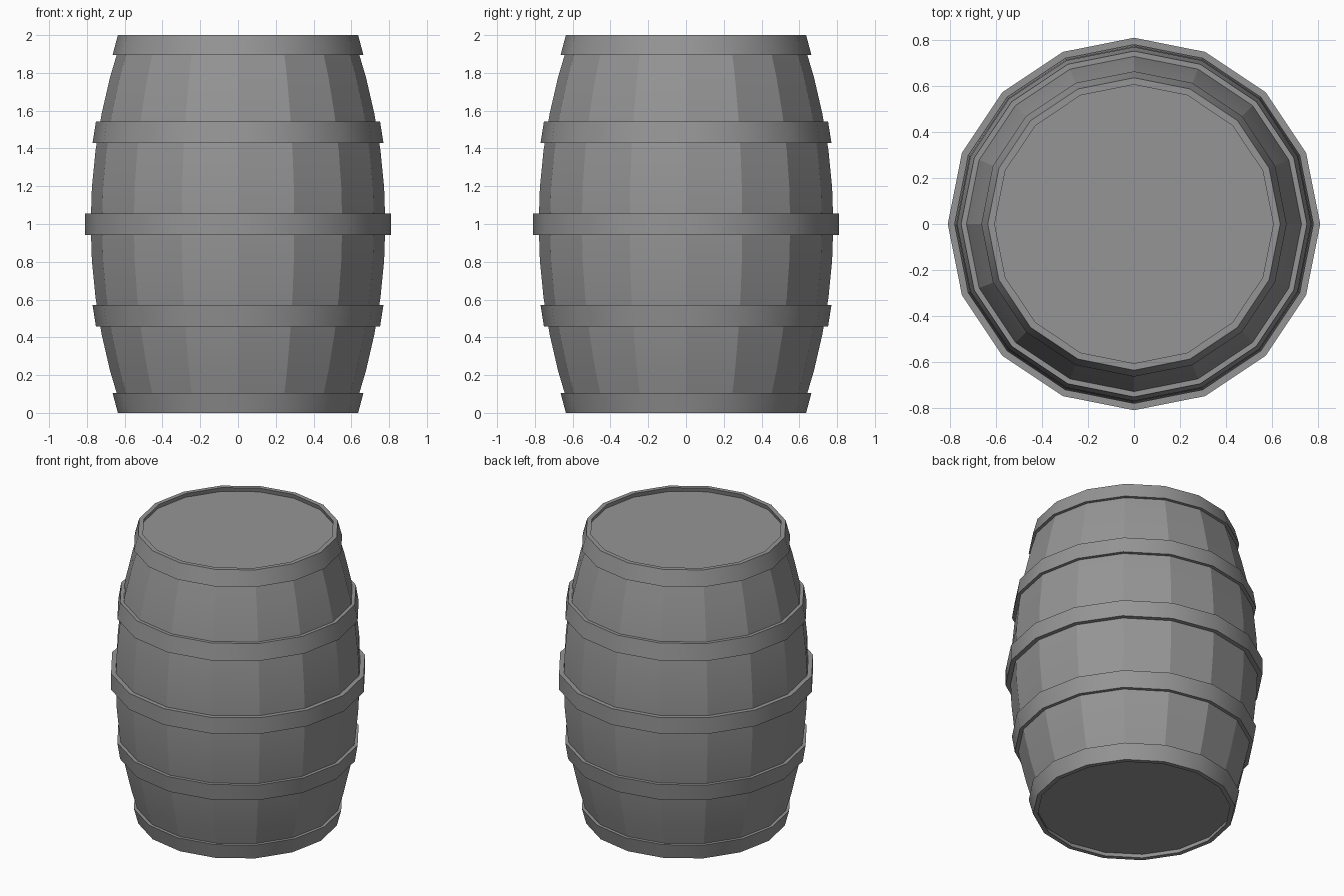
import bpy, bmesh
from math import cos, sin, pi, radians

SIDES = 16
RECESS = 0.03

if "Cube" in bpy.data.objects:
    bpy.data.objects.remove(bpy.data.objects["Cube"])

grey = bpy.data.materials.new("barrel_grey")
grey.use_nodes = True
grey.diffuse_color = (0.3, 0.3, 0.3, 1)
grey.node_tree.nodes["Principled BSDF"].inputs["Base Color"].default_value = (0.3, 0.3, 0.3, 1)


def stave_radius(z):
    return 0.78 - 0.17 * (z - 1) ** 2


def lathe(name, profile, closed):
    """Turn a (radius, z) profile; open profiles get flat end caps."""
    bm = bmesh.new()
    rings = [[bm.verts.new((r * cos(2 * pi * i / SIDES), r * sin(2 * pi * i / SIDES), z))
              for i in range(SIDES)] for r, z in profile]
    pairs = list(zip(rings, rings[1:]))
    if closed:
        pairs.append((rings[-1], rings[0]))
    for low, high in pairs:
        for i in range(SIDES):
            j = (i + 1) % SIDES
            bm.faces.new((low[i], low[j], high[j], high[i]))
    if not closed:
        bm.faces.new(rings[0][::-1])
        bm.faces.new(rings[-1])
    bmesh.ops.recalc_face_normals(bm, faces=bm.faces)
    mesh = bpy.data.meshes.new(name)
    bm.to_mesh(mesh)
    bm.free()
    mesh.materials.append(grey)
    obj = bpy.data.objects.new(name, mesh)
    bpy.context.collection.objects.link(obj)
    bpy.ops.object.select_all(action='DESELECT')
    obj.select_set(True)
    bpy.context.view_layer.objects.active = obj
    bpy.ops.object.shade_smooth_by_angle(angle=radians(30))
    return obj


# Bulging body with recessed flat heads
steps = 10
heights = [RECESS + (2 - 2 * RECESS) * k / steps for k in range(steps + 1)]
body = lathe("barrel_body", [(stave_radius(z), z) for z in heights], False)

# Crisp seams between the staves
verts = body.data.vertices
for edge in body.data.edges:
    a, b = (verts[v].co.z for v in edge.vertices)
    if abs(a - b) > 0.01:
        edge.use_edge_sharp = True

# Hoops: name, bottom z, top z, outer radius at bottom and at top
hoops = [
    ("bottom_hoop", 0.0, 0.105, 0.636, 0.664),
    ("lower_hoop", 0.457, 0.57, 0.752, 0.77),
    ("middle_hoop", 0.943, 1.055, 0.81, 0.81),
    ("upper_hoop", 1.43, 1.543, 0.77, 0.752),
    ("top_hoop", 1.895, 2.0, 0.664, 0.636),
]
for name, z0, z1, r0, r1 in hoops:
    lathe(name, [(r0, z0), (r1, z1), (r1 - 0.03, z1), (r0 - 0.03, z0)], True)
